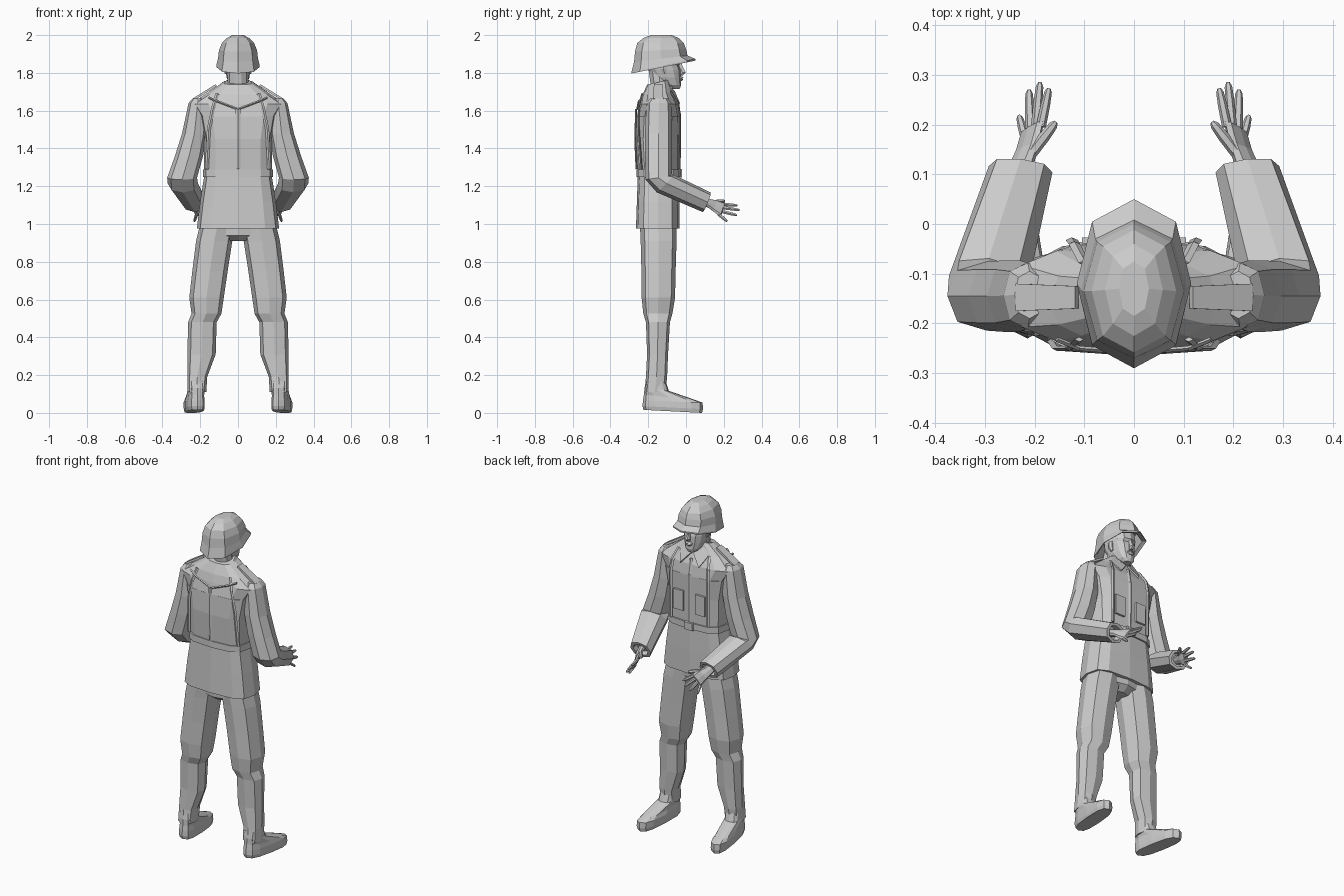
import bpy, bmesh, math
from mathutils import Vector as V


def power(t, p):
    return math.copysign(abs(t) ** p, t) if abs(t) > 1e-6 else 0.0


def make(name, bm, mirror=False):
    bmesh.ops.recalc_face_normals(bm, faces=bm.faces)
    me = bpy.data.meshes.new(name)
    bm.to_mesh(me)
    bm.free()
    ob = bpy.data.objects.new(name, me)
    bpy.context.collection.objects.link(ob)
    if mirror:
        ob.modifiers.new("mirror", 'MIRROR').use_mirror_merge = False
    return ob


def loft(name, rings, n=8, p=1.0, mirror=False, bm=None):
    """Skin rings given as (centre, u half-axis, v half-axis); p < 1 is boxier."""
    own = bm is None
    bm = bm or bmesh.new()
    loops = []
    for c, u, v in rings:
        ang = [2 * math.pi * i / n for i in range(n)]
        loops.append([bm.verts.new(V(c) + V(u) * power(math.cos(a), p) + V(v) * power(math.sin(a), p))
                      for a in ang])
    for a, b in zip(loops, loops[1:]):
        for i in range(n):
            bm.faces.new((a[i], a[(i + 1) % n], b[(i + 1) % n], b[i]))
    bm.faces.new(loops[0][::-1])
    bm.faces.new(loops[-1])
    return make(name, bm, mirror) if own else None


def level(z, x0, x1, y0, y1, tilt=0.0):
    """Horizontal ring from its extents; tilt is the z change per unit of y."""
    h = (y1 - y0) / 2
    return ((x0 + x1) / 2, (y0 + y1) / 2, z), ((x1 - x0) / 2, 0, 0), (0, h, h * tilt)


def mid(z, rx, y0, y1, tilt=0.0):
    return level(z, -rx, rx, y0, y1, tilt)


def pitched(c, rx, ry, deg, yaw=0.0):
    a = math.radians(deg)
    return c, (rx, rx * yaw, 0), (0, ry * math.cos(a), ry * math.sin(a))


def strip(name, pts, w=0.005, mirror=False):
    """Thin raised seam or strap along a path."""
    bm = bmesh.new()
    for a, b in zip(pts, pts[1:]):
        a, b = V(a), V(b)
        d = (b - a).normalized()
        u = d.cross(V((0, 1, 0))).normalized()
        v = d.cross(u)
        loft("", [(a, u * w, v * 0.005), (b, u * w, v * 0.005)], 4, 1, bm=bm)
    return make(name, bm, mirror)


def plate(name, pts, thick=0.006, mirror=True):
    bm = bmesh.new()
    bm.faces.new([bm.verts.new(q) for q in pts])
    ob = make(name, bm)
    s = ob.modifiers.new("thick", 'SOLIDIFY')
    s.thickness, s.offset = thick, 0
    if mirror:
        ob.modifiers.new("mirror", 'MIRROR').use_mirror_merge = False
    return ob


# Helmet: hollow shell with a pointed brim, starting from the inside
loft("helmet", [mid(1.92, .085, -.24, -.02, .05), mid(1.842, .10, -.27, .02, .2),
                mid(1.831, .115, -.29, .05, .2), mid(1.84, .115, -.288, .05, .2),
                mid(1.875, .106, -.275, .008, .12), mid(1.92, .101, -.27, 0, .05),
                mid(1.958, .085, -.258, -.012, 0), mid(1.985, .058, -.225, -.04, 0),
                mid(2.0, .03, -.185, -.075, 0)], 8, .9)

# Head, face and neck
loft("head", [mid(1.715, .024, -.08, -.034), mid(1.735, .045, -.13, -.026),
              mid(1.775, .06, -.175, -.027), mid(1.815, .067, -.20, -.028),
              mid(1.84, .07, -.215, -.036), mid(1.855, .071, -.22, -.024),
              mid(1.91, .07, -.22, -.035)], 12, .85)
loft("nose", [mid(1.787, .012, -.04, -.014), mid(1.802, .015, -.04, .002),
              mid(1.822, .009, -.045, -.01), mid(1.85, .007, -.05, -.022)], 6)
loft("lips", [mid(1.756, .014, -.05, -.022), mid(1.765, .022, -.05, -.014),
              mid(1.769, .022, -.05, -.02), mid(1.773, .022, -.05, -.013),
              mid(1.78, .014, -.05, -.02)], 8)
loft("ears", [level(1.795, .055, .07, -.125, -.10), level(1.82, .055, .078, -.14, -.10),
              level(1.85, .055, .078, -.14, -.10)], 6, mirror=True)
loft("neck", [mid(1.67, .068, -.20, -.08), mid(1.74, .057, -.19, -.085),
              mid(1.81, .055, -.20, -.09)], 10)

# Jacket with flared skirt
loft("jacket", [mid(.975, .218, -.265, -.035), mid(1.12, .20, -.26, -.035),
                mid(1.26, .178, -.255, -.037), mid(1.45, .182, -.266, -.035),
                mid(1.57, .205, -.26, -.034)], 12, .6)
loft("jacket_shoulders", [mid(1.57, .205, -.26, -.034), mid(1.635, .25, -.245, -.045),
                          mid(1.69, .168, -.232, -.075, .1), mid(1.75, .08, -.205, -.09, .2)], 12, .68)
loft("belt", [mid(1.25, .186, -.263, -.028), mid(1.288, .184, -.263, -.028)], 12, .6)
loft("buckle", [mid(1.247, .03, -.04, -.02), mid(1.291, .03, -.04, -.02)], 8, .3)
loft("collar_band", [mid(1.70, .098, -.215, -.065, .3), mid(1.752, .072, -.20, -.085, .3)], 10)
plate("collar_flaps", [(.006, -.062, 1.70), (.066, -.10, 1.745), (.095, -.085, 1.70),
                       (.062, -.034, 1.635)], .008)

# Seams, straps and pockets
strip("back_seam", [(0, -.262, 1.29), (0, -.269, 1.45), (0, -.264, 1.61)], .012)
strip("back_yoke", [(.005, -.258, 1.61), (.11, -.25, 1.65), (.155, -.232, 1.67)], .006, True)
strip("back_straps", [(.165, -.235, 1.29), (.155, -.25, 1.5), (.13, -.25, 1.62), (.11, -.232, 1.69)], .01, True)
strip("front_placket", [(0, -.034, 1.29), (0, -.032, 1.45), (0, -.032, 1.58), (0, -.05, 1.67)], .012)
strip("chest_straps", [(.125, -.034, 1.29), (.125, -.032, 1.57), (.12, -.04, 1.635),
                       (.10, -.078, 1.70)], .012, True)
plate("pockets", [(.04, -.033, 1.35), (.105, -.033, 1.35), (.105, -.033, 1.47), (.04, -.033, 1.47)], .012)
plate("shoulder_tabs", [(.115, -.125, 1.735), (.115, -.17, 1.735), (.235, -.175, 1.66),
                        (.235, -.12, 1.66)], .012)

# Sleeves, bent at the elbow
loft("sleeve", [level(1.665, .18, .24, -.19, -.095), level(1.64, .165, .262, -.21, -.078),
                level(1.48, .165, .296, -.217, -.073), level(1.36, .185, .334, -.217, -.073),
                pitched((.296, -.145, 1.245), .079, .07, 8),
                pitched((.292, -.112, 1.215), .08, .064, 48, .1),
                pitched((.228, .11, 1.115), .064, .056, 68, .1),
                pitched((.228, .11, 1.115), .045, .04, 68, .1),
                pitched((.234, .08, 1.125), .042, .036, 68, .1)], 8, .85, True)

# Hand: flat palm plus tapered fingers
hand = bmesh.new()
loft("", [((.234, .08, 1.125), (.016, 0, -.02), (.016, 0, .012)),
          ((.226, .12, 1.11), (.018, 0, -.022), (.014, 0, .010)),
          ((.213, .155, 1.094), (.02, -.008, -.03), (.012, 0, .009)),
          ((.204, .195, 1.076), (.021, -.013, -.036), (.009, 0, .007))], 8, .8, bm=hand)
for base, tip, r in [((.187, .196, 1.104), (.171, .273, 1.098), .010),
                     ((.197, .198, 1.086), (.189, .285, 1.074), .010),
                     ((.209, .192, 1.066), (.211, .27, 1.046), .010),
                     ((.219, .172, 1.052), (.231, .218, 1.013), .009),
                     ((.208, .14, 1.116), (.157, .205, 1.122), .012)]:
    a, b = V(base), V(tip)
    d = b - a
    u = d.cross(V((0, 0, 1))).normalized() * r
    v = u.cross(d).normalized() * r
    loft("", [(a, u, v), (a + d * .55, u * .95, v * .95), (a + d * .9, u * .75, v * .75),
              (b, u * .35, v * .35)], 6, bm=hand)
make("hand", hand, True)

# Trousers with knee folds
loft("trouser_leg", [level(1.02, .01, .195, -.245, -.05), level(.91, .03, .222, -.24, -.05),
                     level(.75, .055, .242, -.236, -.055), level(.61, .075, .258, -.235, -.058),
                     level(.525, .088, .246, -.226, -.072), level(.48, .113, .264, -.212, -.085),
                     level(.31, .118, .268, -.206, -.095), level(.19, .163, .268, -.212, -.10),
                     level(.11, .168, .268, -.22, -.108)], 8, .75, True)
loft("trouser_seat", [mid(.91, .05, -.20, -.09), mid(.94, .12, -.24, -.05),
                      mid(1.02, .19, -.24, -.05)], 8, .7)

# Boots, toes slightly turned out
loft("boot", [((.231, -.07, .008), (.045, 0, 0), (.018, .155, -.008)),
              ((.232, -.07, .028), (.049, 0, 0), (.018, .16, -.008)),
              ((.232, -.07, .06), (.049, 0, 0), (.018, .158, -.006)),
              ((.23, -.088, .083), (.045, 0, 0), (.016, .135, -.014)),
              ((.219, -.155, .125), (.047, 0, 0), (.004, .064, -.008)),
              ((.218, -.16, .17), (.046, 0, 0), (0, .052, 0))], 12, .7, True)
